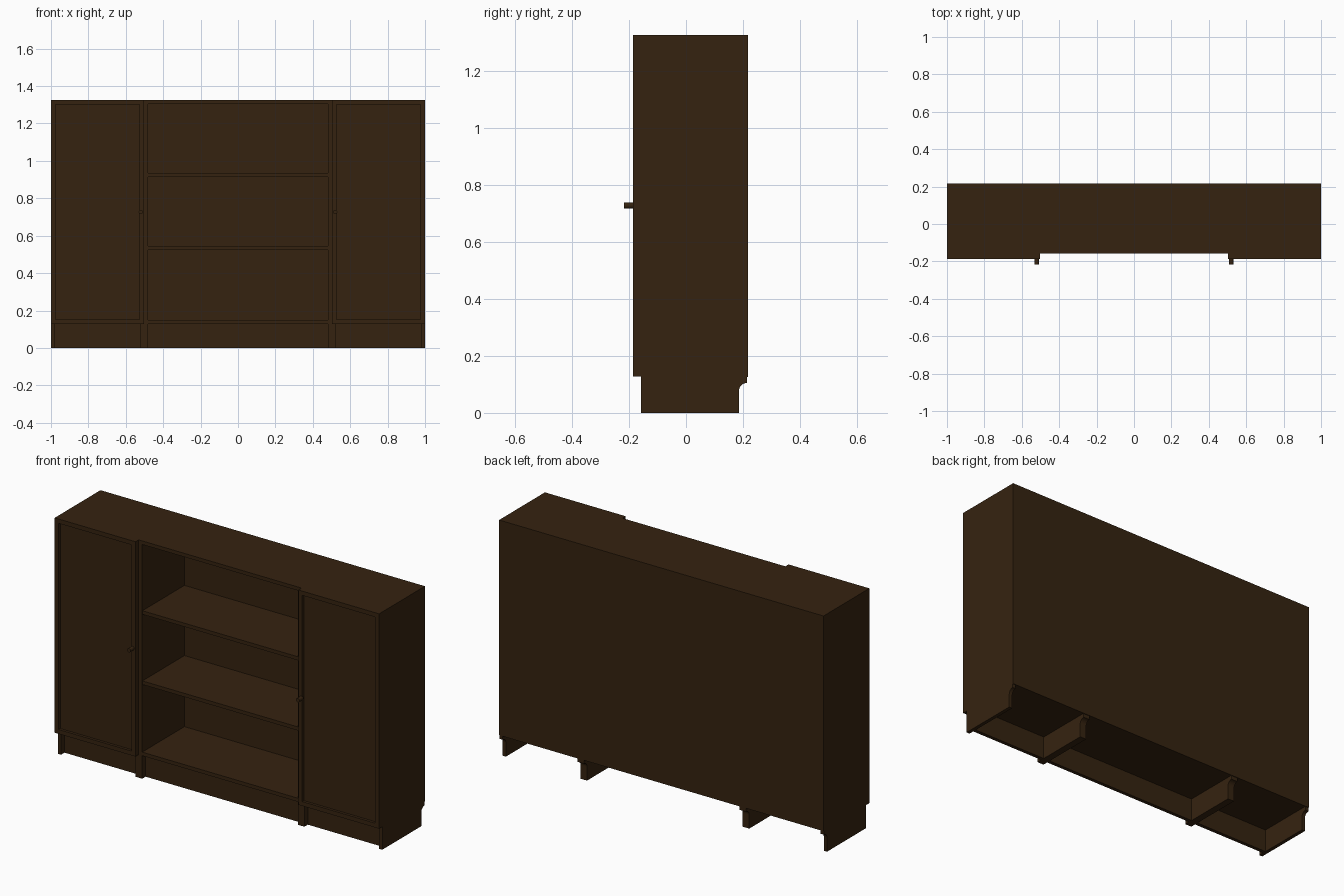
import bpy, bmesh, math

if "Cube" in bpy.data.objects:
    bpy.data.objects.remove(bpy.data.objects["Cube"])

wood = bpy.data.materials.new("dark_brown_wood")
wood.diffuse_color = (0.036, 0.0165, 0.005, 1)
wood.use_nodes = True
wood.node_tree.nodes["Principled BSDF"].inputs["Base Color"].default_value = wood.diffuse_color

H = 1.325            # total height
T = 0.02             # board thickness
FRONT, BACK = -0.158, 0.214
BASE = 0.128         # underside of the bottom board


def finish(name, bm):
    bmesh.ops.recalc_face_normals(bm, faces=bm.faces)
    me = bpy.data.meshes.new(name)
    bm.to_mesh(me)
    bm.free()
    me.materials.append(wood)
    ob = bpy.data.objects.new(name, me)
    bpy.context.collection.objects.link(ob)
    return ob


def box(name, x0, x1, y0, y1, z0, z1):
    bm = bmesh.new()
    bmesh.ops.create_cube(bm, size=1)
    for v in bm.verts:
        v.co = (x0 if v.co.x < 0 else x1,
                y0 if v.co.y < 0 else y1,
                z0 if v.co.z < 0 else z1)
    return finish(name, bm)


def side_panel(name, x0, x1):
    # side profile with a rounded skirting notch at the lower back
    r = 0.028
    pts = [(FRONT, 0), (BACK - r, 0)]
    for i in range(9):
        a = math.pi / 2 * i / 8
        pts.append((BACK - r * math.cos(a), 0.077 + r * math.sin(a)))
    pts += [(BACK, H), (FRONT, H)]
    bm = bmesh.new()
    face = bm.faces.new([bm.verts.new((x0, y, z)) for y, z in pts])
    ext = bmesh.ops.extrude_face_region(bm, geom=[face])
    for v in ext["geom"]:
        if isinstance(v, bmesh.types.BMVert):
            v.co.x = x1
    return finish(name, bm)


def cabinet(prefix, x0, x1):
    a, b = x0 + T, x1 - T
    side_panel(prefix + "_left_side", x0, a)
    side_panel(prefix + "_right_side", b, x1)
    box(prefix + "_top", a, b, FRONT, BACK, H - T, H)
    box(prefix + "_bottom", a, b, FRONT, BACK, BASE, BASE + T)
    for i, z in enumerate((0.524, 0.915)):
        box(f"{prefix}_shelf_{i + 1}", a, b, FRONT + 0.002, BACK, z, z + T)
    box(prefix + "_kickboard", a, b, FRONT + 0.03, FRONT + 0.03 + T, 0.0, BASE)
    box(prefix + "_back_panel", x0, x1, BACK, 0.2175, 0.126, H)


def door(name, x0, x1):
    # slab whose front face is inset and pushed back to form the framed panel
    ob = box(name, x0, x1, -0.186, FRONT, BASE, H)
    bm = bmesh.new()
    bm.from_mesh(ob.data)
    bm.normal_update()
    front = [f for f in bm.faces if f.normal.y < -0.9]
    bmesh.ops.inset_region(bm, faces=front, thickness=0.034)
    ext = bmesh.ops.extrude_face_region(bm, geom=front)
    bmesh.ops.delete(bm, geom=front, context="FACES")
    for v in ext["geom"]:
        if isinstance(v, bmesh.types.BMVert):
            v.co.y += 0.015
    bm.normal_update()
    bm.to_mesh(ob.data)
    bm.free()


def knob(name, x):
    bpy.ops.mesh.primitive_cylinder_add(
        vertices=24, radius=0.011, depth=0.0365,
        location=(x, -0.19925, 0.727), rotation=(math.pi / 2, 0, 0))
    ob = bpy.context.object
    ob.name = name
    ob.data.materials.append(wood)
    bpy.ops.object.shade_smooth_by_angle()


# three cabinets side by side
cabinet("left_cabinet", -1.0, -0.5)
cabinet("open_bookcase", -0.5, 0.5)
cabinet("right_cabinet", 0.5, 1.0)

# framed doors and their knobs
door("left_door", -1.0, -0.502)
door("right_door", 0.502, 1.0)
knob("left_knob", -0.52)
knob("right_knob", 0.52)
